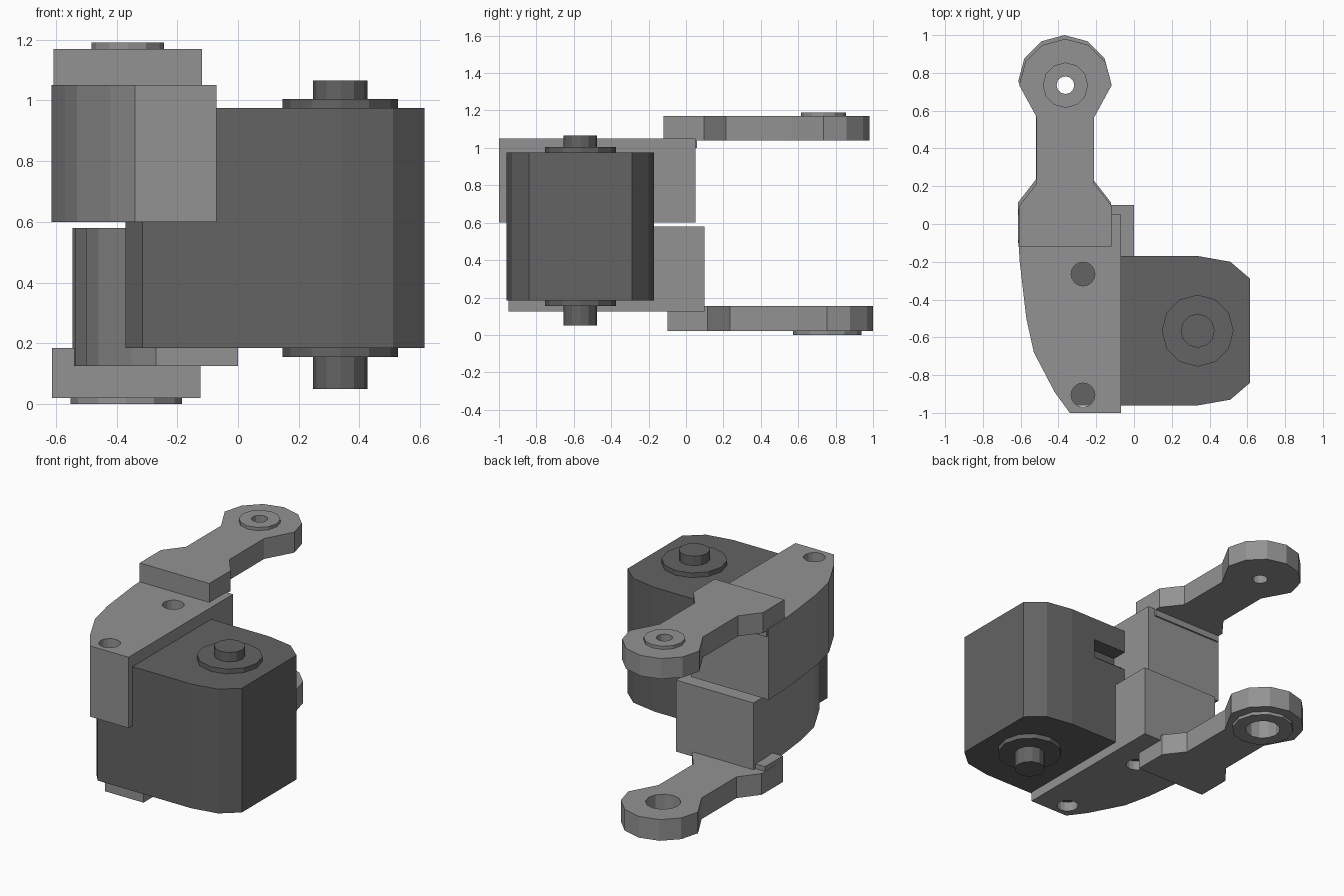
import bpy, bmesh, math

cube = bpy.data.objects.get("Cube")
if cube:
    bpy.data.objects.remove(cube, do_unlink=True)


def material(name, value):
    mat = bpy.data.materials.new(name)
    mat.use_nodes = True
    colour = (value, value, value, 1)
    mat.diffuse_color = colour
    mat.node_tree.nodes["Principled BSDF"].inputs["Base Color"].default_value = colour
    return mat


bracket_grey = material("bracket grey", 0.29)
motor_grey = material("motor dark grey", 0.125)


def prism(name, outline, z0, z1, mat):
    """Extrude a plan outline from z0 to z1."""
    bm = bmesh.new()
    face = bm.faces.new([bm.verts.new((x, y, z0)) for x, y in outline])
    grown = bmesh.ops.extrude_face_region(bm, geom=[face])["geom"]
    top = [v for v in grown if isinstance(v, bmesh.types.BMVert)]
    bmesh.ops.translate(bm, verts=top, vec=(0, 0, z1 - z0))
    bmesh.ops.recalc_face_normals(bm, faces=bm.faces)
    mesh = bpy.data.meshes.new(name)
    bm.to_mesh(mesh)
    bm.free()
    mesh.materials.append(mat)
    obj = bpy.data.objects.new(name, mesh)
    bpy.context.collection.objects.link(obj)
    return obj


def circle(cx, cy, r, n=12):
    steps = [2 * math.pi * i / n for i in range(n)]
    return [(cx + r * math.cos(a), cy + r * math.sin(a)) for a in steps]


def rectangle(x0, x1, y0, y1):
    return [(x0, y0), (x1, y0), (x1, y1), (x0, y1)]


def cut(obj, outline, z0=-1, z1=2):
    """Remove a prism from an object."""
    cutter = prism("cutter", outline, z0, z1, obj.data.materials[0])
    cutter.hide_render = True
    mod = obj.modifiers.new("cut", "BOOLEAN")
    mod.operation = "DIFFERENCE"
    mod.solver = "EXACT"
    mod.object = cutter
    bpy.context.view_layer.objects.active = obj
    bpy.ops.object.modifier_apply(modifier=mod.name)
    bpy.data.objects.remove(cutter, do_unlink=True)


# Motor housing with chamfered corners, symmetric about the shaft
SX, SY = 0.337, -0.565
half = [(-0.37, 0.33), (-0.315, 0.395), (0.34, 0.395), (0.51, 0.365), (0.615, 0.275)]
outline = [(x, SY - d) for x, d in half] + [(x, SY + d) for x, d in reversed(half)]
motor = prism("motor_housing", outline, 0.185, 0.975, motor_grey)

# Cable socket recess in the back of the housing
cut(motor, rectangle(-0.2, 0.165, -0.27, -0.1), 0.71, 0.83)
prism("socket_ledge", rectangle(-0.2, 0.13, -0.28, -0.2), 0.70, 0.735, motor_grey)

# Shaft collar and shaft at both ends
prism("shaft_collar", circle(SX, SY, 0.19), 0.155, 1.005, motor_grey)
prism("motor_shaft", circle(SX, SY, 0.09), 0.05, 1.065, motor_grey)


# Two curved half shells that hold the motor, each with two screw holes
def bracket(name, dx, dy, z0, z1):
    plan = [(-0.07, -1), (-0.34, -1), (-0.42, -0.89), (-0.53, -0.68), (-0.57, -0.5),
            (-0.605, -0.2), (-0.615, -0.05), (-0.615, 0.05), (-0.07, 0.05)]
    shell = prism(name, [(x + dx, y + dy) for x, y in plan], z0, z1, bracket_grey)
    for y in (-0.265, -0.905):
        cut(shell, circle(-0.27 + dx, y + dy, 0.063, 16))


bracket("upper_bracket", 0, 0, 0.6, 1.05)
bracket("lower_bracket", 0.07, 0.05, 0.125, 0.58)


# Arm: wide foot, narrow neck and round head with a pierced boss
def arm(name, cx, cy, z0, z1, foot_z, boss_z, boss_r, hole_r):
    side = [(0.245, -0.855), (0.245, -0.64), (0.152, -0.52), (0.152, -0.17)]
    head = circle(0, 0, 0.245)[:7]
    plan = side + head + [(-x, y) for x, y in reversed(side)]
    plate = prism(name + "_plate", [(cx + x, cy + y) for x, y in plan], z0, z1, bracket_grey)
    boss = prism(name + "_boss", circle(cx, cy, boss_r), *boss_z, bracket_grey)
    for part in (plate, boss):
        cut(part, circle(cx, cy, hole_r))
    prism(name + "_foot", rectangle(cx - 0.244, cx + 0.244, cy - 0.854, cy - 0.675),
          *foot_z, bracket_grey)


arm("upper_arm", -0.363, 0.735, 1.04, 1.17, (1.0, 1.169), (1.17, 1.19), 0.12, 0.047)
arm("lower_arm", -0.368, 0.755, 0.02, 0.155, (0.021, 0.185), (0, 0.02), 0.183, 0.103)
